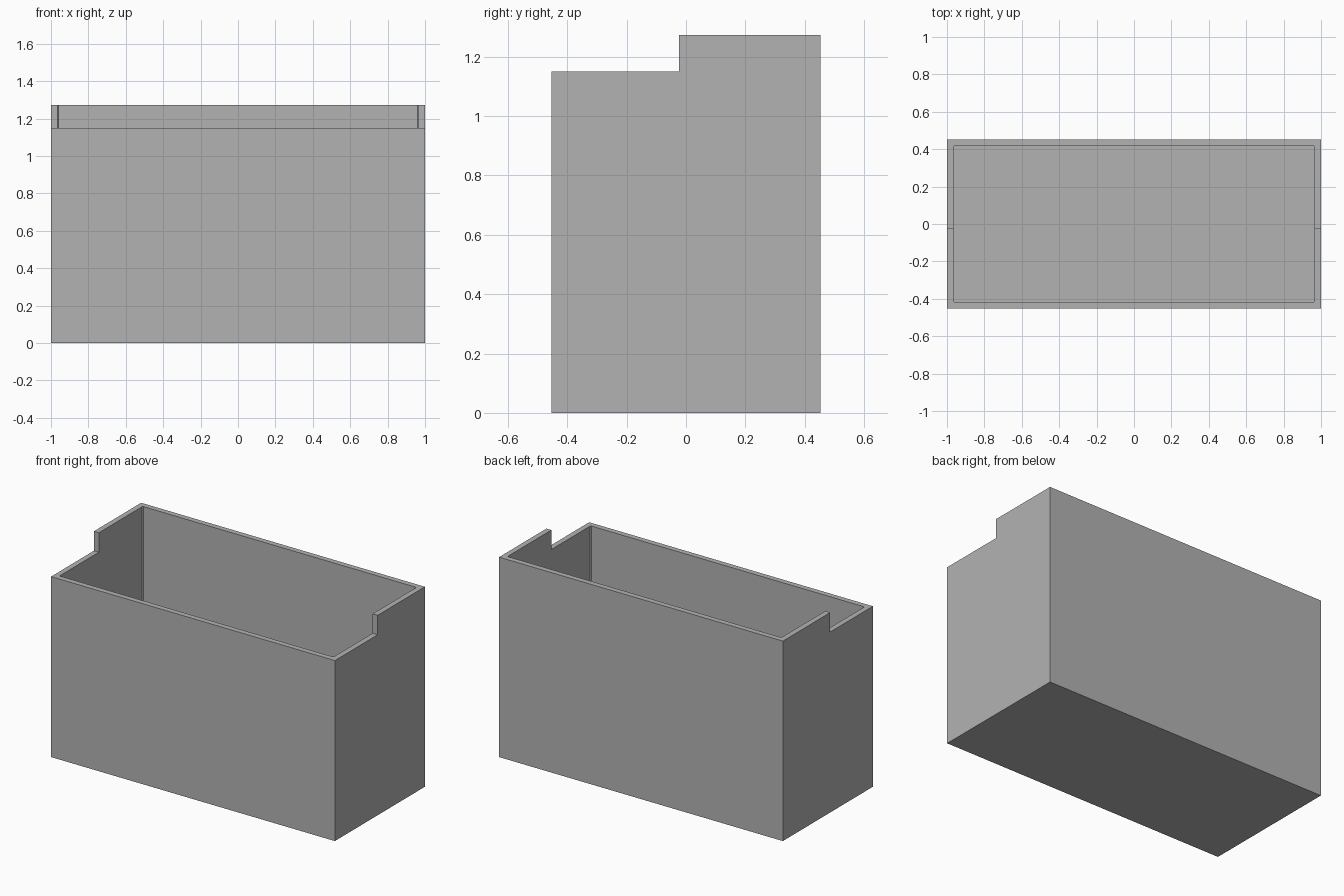
import bpy
import bmesh

default = bpy.data.objects.get("Cube")
if default:
    bpy.data.objects.remove(default, do_unlink=True)

HALF_X, HALF_Y = 1.0, 0.453
FRONT_Z, BACK_Z, STEP_Y = 1.15, 1.274, -0.023
WALL, FLOOR, CORNER = 0.035, 0.035, 0.006

grey = bpy.data.materials.new("plain grey")
grey.use_nodes = True
colour = (0.45, 0.45, 0.45, 1)
grey.diffuse_color = colour
grey.node_tree.nodes["Principled BSDF"].inputs["Base Color"].default_value = colour


def prism(name, outline, direction):
    """Extrude a flat outline along a direction into a closed solid."""
    bm = bmesh.new()
    face = bm.faces.new([bm.verts.new(p) for p in outline])
    moved = bmesh.ops.extrude_face_region(bm, geom=[face])["geom"]
    verts = [g for g in moved if isinstance(g, bmesh.types.BMVert)]
    bmesh.ops.translate(bm, verts=verts, vec=direction)
    bmesh.ops.recalc_face_normals(bm, faces=bm.faces)
    mesh = bpy.data.meshes.new(name)
    bm.to_mesh(mesh)
    bm.free()
    mesh.materials.append(grey)
    obj = bpy.data.objects.new(name, mesh)
    bpy.context.collection.objects.link(obj)
    return obj


# Outer body: stepped side profile swept across the width
profile = [(-HALF_Y, 0), (HALF_Y, 0), (HALF_Y, BACK_Z),
           (STEP_Y, BACK_Z), (STEP_Y, FRONT_Z), (-HALF_Y, FRONT_Z)]
box = prism("open_box", [(-HALF_X, y, z) for y, z in profile], (2 * HALF_X, 0, 0))

# Cavity with slightly eased vertical corners
ix, iy = HALF_X - WALL, HALF_Y - WALL
corners = []
for sx, sy in ((1, 1), (-1, 1), (-1, -1), (1, -1)):
    pair = [(sx * ix, sy * (iy - CORNER), FLOOR), (sx * (ix - CORNER), sy * iy, FLOOR)]
    corners += pair if sx * sy > 0 else pair[::-1]
cavity = prism("cavity_cutter", corners, (0, 0, 2))
cavity.hide_render = True

# Hollow the body, then discard the cutter
cut = box.modifiers.new("hollow", "BOOLEAN")
cut.operation = "DIFFERENCE"
cut.solver = "EXACT"
cut.object = cavity
bpy.context.view_layer.update()
hollow = bpy.data.meshes.new_from_object(
    box.evaluated_get(bpy.context.evaluated_depsgraph_get()))
box.modifiers.clear()
box.data = hollow
box.data.name = "open_box"
bpy.data.objects.remove(cavity, do_unlink=True)
